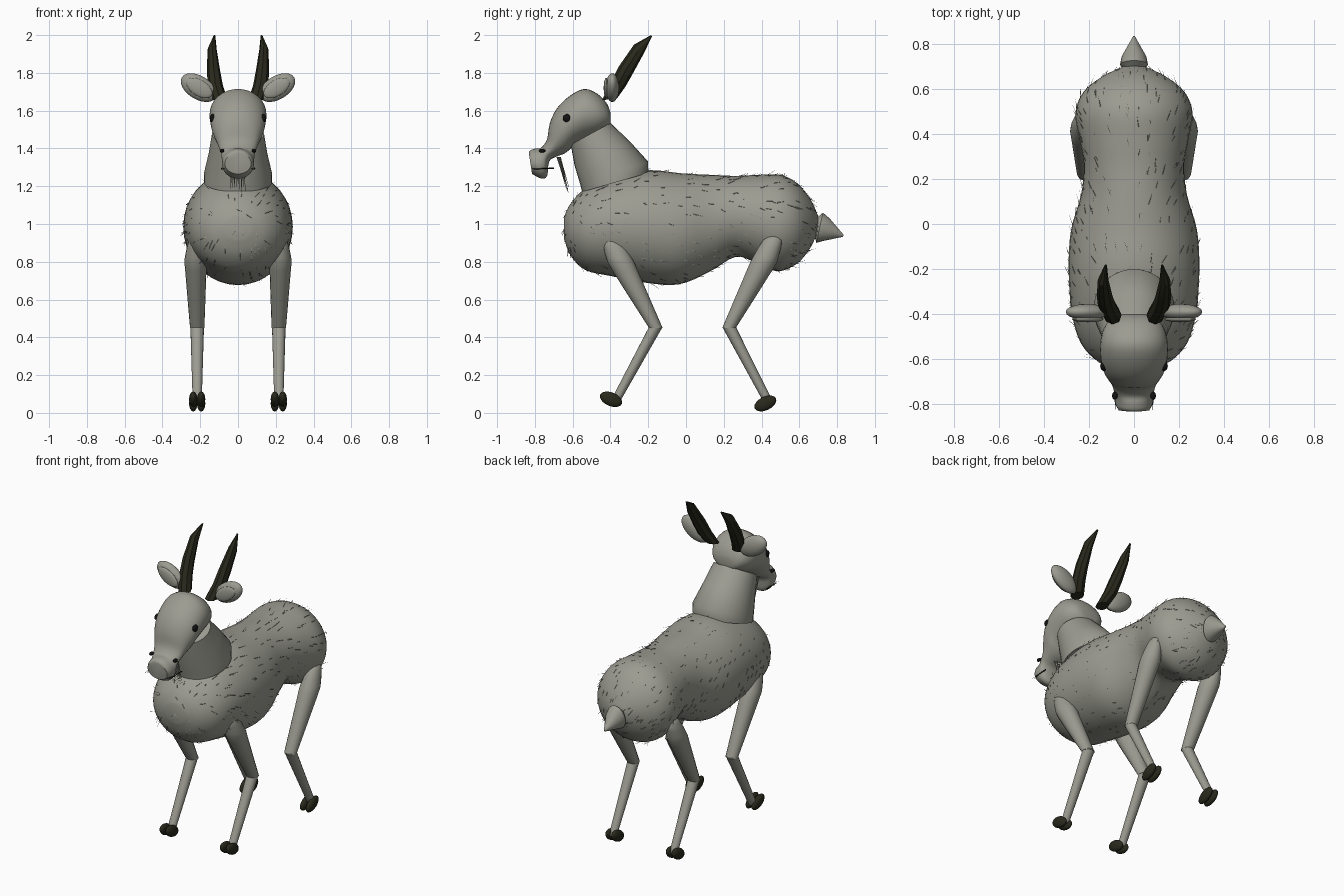
import bpy, bmesh, math, random
from mathutils import Vector, Matrix

if "Cube" in bpy.data.objects:
    bpy.data.objects.remove(bpy.data.objects["Cube"])

random.seed(4)


def material(name, rgb):
    m = bpy.data.materials.new(name)
    m.diffuse_color = (*rgb, 1)
    m.use_nodes = True
    m.node_tree.nodes["Principled BSDF"].inputs["Base Color"].default_value = m.diffuse_color
    return m


GREY = material("warm grey coat", (0.33, 0.33, 0.285))
DARK = material("dark horn", (0.022, 0.022, 0.012))
BLACK = material("black eye", (0.006, 0.006, 0.006))


def finish(name, bm, mat, angle=40):
    bmesh.ops.recalc_face_normals(bm, faces=bm.faces)
    me = bpy.data.meshes.new(name)
    bm.to_mesh(me)
    bm.free()
    ob = bpy.data.objects.new(name, me)
    bpy.context.collection.objects.link(ob)
    me.materials.append(mat)
    bpy.ops.object.select_all(action='DESELECT')
    ob.select_set(True)
    bpy.context.view_layer.objects.active = ob
    bpy.ops.object.shade_smooth_by_angle(angle=math.radians(angle))
    return ob


def catmull(rows, steps):
    """Smoothly interpolate rows of numbers."""
    if steps < 2:
        return rows
    out = []
    for i in range(len(rows) - 1):
        a, b, c, d = (rows[max(0, min(len(rows) - 1, i + k))] for k in (-1, 0, 1, 2))
        for s in range(steps):
            t = s / steps
            out.append([0.5 * (2 * q + (r - p) * t + (2 * p - 5 * q + 4 * r - s4) * t * t
                               + (3 * q - p - 3 * r + s4) * t ** 3)
                        for p, q, r, s4 in zip(a, b, c, d)])
    return out + [rows[-1]]


def loft(name, rings, mat, sides=24, steps=1, angle=40):
    """Each ring: centre x, top (y, z), bottom (y, z), half width."""
    bm = bmesh.new()
    prev = None
    for x, ty, tz, by, bz, w in catmull(rings, steps):
        mid = Vector((x, (ty + by) / 2, (tz + bz) / 2))
        up = Vector((0, (ty - by) / 2, (tz - bz) / 2))
        ring = []
        for k in range(sides):
            a = 2 * math.pi * k / sides
            ring.append(bm.verts.new(mid + up * math.cos(a) + Vector((w * math.sin(a), 0, 0))))
        if prev:
            for k in range(sides):
                j = (k + 1) % sides
                bm.faces.new((prev[k], prev[j], ring[j], ring[k]))
        else:
            bm.faces.new(ring)
        prev = ring
    bm.faces.new(prev)
    return finish(name, bm, mat, angle)


def ball(name, centre, size, mat, rot=(0, 0, 0)):
    bm = bmesh.new()
    bmesh.ops.create_uvsphere(bm, u_segments=20, v_segments=12, radius=1)
    turn = Matrix.Rotation(rot[2], 4, 'Z') @ Matrix.Rotation(rot[1], 4, 'Y') @ Matrix.Rotation(rot[0], 4, 'X')
    bm.transform(Matrix.Translation(centre) @ turn @ Matrix.Diagonal((*size, 1)))
    return finish(name, bm, mat, 60)


def strand(bm, root, tip, width):
    """Thin three-sided hair."""
    d = (tip - root).normalized()
    u = d.orthogonal().normalized() * width
    v = d.cross(u)
    base = [bm.verts.new(root + u * math.cos(a) + v * math.sin(a)) for a in (0, 2.1, 4.2)]
    end = bm.verts.new(tip)
    for k in range(3):
        bm.faces.new((base[k], base[(k + 1) % 3], end))


# Barrel-shaped body
body = loft("body", [
    (0, -0.645, 1.04, -0.645, 0.92, 0.07),
    (0, -0.61, 1.11, -0.61, 0.83, 0.16),
    (0, -0.53, 1.19, -0.53, 0.755, 0.235),
    (0, -0.40, 1.25, -0.40, 0.725, 0.275),
    (0, -0.20, 1.285, -0.22, 0.69, 0.29),
    (0, -0.02, 1.268, -0.04, 0.68, 0.28),
    (0, 0.14, 1.26, 0.12, 0.745, 0.235),
    (0, 0.26, 1.255, 0.26, 0.825, 0.222),
    (0, 0.38, 1.26, 0.36, 0.80, 0.24),
    (0, 0.50, 1.26, 0.48, 0.75, 0.26),
    (0, 0.59, 1.215, 0.58, 0.785, 0.225),
    (0, 0.66, 1.13, 0.65, 0.86, 0.14),
    (0, 0.70, 1.04, 0.695, 0.95, 0.05)], GREY, 36, 4)

# Neck
loft("neck", [
    (0, -0.20, 1.27, -0.55, 1.17, 0.18),
    (0, -0.20, 1.33, -0.56, 1.21, 0.18),
    (0, -0.30, 1.44, -0.59, 1.31, 0.155),
    (0, -0.40, 1.535, -0.61, 1.42, 0.138)], GREY, 32, 1, 50)

# Head running down into the muzzle
loft("head", [
    (0, -0.40, 1.59, -0.40, 1.53, 0.05),
    (0, -0.42, 1.64, -0.41, 1.51, 0.095),
    (0, -0.47, 1.69, -0.46, 1.475, 0.135),
    (0, -0.54, 1.715, -0.53, 1.45, 0.15),
    (0, -0.62, 1.675, -0.59, 1.42, 0.147),
    (0, -0.685, 1.61, -0.62, 1.39, 0.135),
    (0, -0.722, 1.53, -0.65, 1.37, 0.115),
    (0, -0.735, 1.45, -0.69, 1.355, 0.098),
    (0, -0.765, 1.405, -0.725, 1.33, 0.088),
    (0, -0.795, 1.40, -0.735, 1.255, 0.085),
    (0, -0.825, 1.39, -0.765, 1.24, 0.083),
    (0, -0.832, 1.375, -0.815, 1.265, 0.07)], GREY, 32, 3, 45)

# Cone tail
loft("tail", [
    (0, 0.69, 1.03, 0.68, 0.94, 0.045),
    (0, 0.725, 1.06, 0.69, 0.90, 0.062),
    (0, 0.76, 1.03, 0.725, 0.91, 0.055),
    (0, 0.835, 0.942, 0.83, 0.932, 0.004)], GREY, 20, 1, 35)


def leg_ring(x, y, z, ry, rx):
    return (x, y - ry, z, y + ry, z, rx)


for s, side in ((1, "left"), (-1, "right")):
    # Legs: rounded upper part bent at the knee
    for end, hip, knee, foot in (("front", -0.40, -0.16, -0.375), ("hind", 0.465, 0.228, 0.435)):
        up = [(0.935, 0.02, 0.015), (0.915, 0.05, 0.033), (0.82, 0.068, 0.057),
              (0.75, 0.067, 0.056), (0.45, 0.036, 0.038)]
        loft(f"{end}_upper_leg_{side}", [leg_ring(
            s * (0.228 - 0.012 * (0.935 - z) / 0.485), hip + (knee - hip) * ((0.935 - z) / 0.485) ** 1.15,
            z, ry, rx) for z, ry, rx in up], GREY, 16, 2, 50)
        loft(f"{end}_lower_leg_{side}", [
            leg_ring(s * 0.216, knee, 0.455, 0.036, 0.036),
            leg_ring(s * 0.216, foot, 0.06, 0.026, 0.024)], GREY, 16)
        # Cloven hooves
        tilt, cy, cz = (-0.40, -0.397, 0.072) if end == "front" else (0.45, 0.42, 0.05)
        for k, toe in ((-1, "inner"), (1, "outer")):
            ball(f"{end}_hoof_{toe}_{side}", (s * (0.216 + k * 0.021), cy, cz),
                 (0.022, 0.062, 0.036), DARK, (tilt, 0, 0))

    # Curved horns, eight sided
    loft(f"horn_{side}", [
        (s * 0.095, -0.445, 1.655, -0.365, 1.665, 0.04),
        (s * 0.120, -0.40, 1.745, -0.322, 1.725, 0.04),
        (s * 0.130, -0.355, 1.835, -0.285, 1.79, 0.035),
        (s * 0.137, -0.275, 1.95, -0.225, 1.90, 0.024),
        (s * 0.125, -0.185, 2.0, -0.18, 1.993, 0.005)], DARK, 8, 1, 25)

    # Ears with a raised inner panel
    ball(f"ear_{side}", (s * 0.208, -0.39, 1.722), (0.105, 0.036, 0.062), GREY, (0, -s * 0.55, 0))
    ball(f"ear_inner_{side}", (s * 0.205, -0.422, 1.72), (0.078, 0.014, 0.042), GREY, (0, -s * 0.55, 0))

    # Face details
    ball(f"eye_{side}", (s * 0.134, -0.63, 1.56), (0.016, 0.022, 0.022), BLACK)
    ball(f"nostril_{side}", (s * 0.085, -0.762, 1.388), (0.012, 0.018, 0.010), BLACK)
    bm = bmesh.new()
    strand(bm, Vector((s * 0.088, -0.70, 1.295)), Vector((s * 0.082, -0.84, 1.29)), 0.005)
    strand(bm, Vector((s * 0.088, -0.77, 1.29)), Vector((s * 0.065, -0.835, 1.292)), 0.004)
    finish(f"mouth_line_{side}", bm, BLACK)

# Beard of thin strands
bm = bmesh.new()
for k in range(22):
    x = -0.042 + 0.004 * k
    strand(bm, Vector((x, -0.675 + random.uniform(-0.01, 0.01), 1.355)),
           Vector((x * 0.9, -0.622 + random.uniform(-0.006, 0.006), random.uniform(1.15, 1.20))), 0.003)
finish("beard", bm, GREY)

# Sparse coat hairs lying back along the body
bm = bmesh.new()
polys = list(body.data.polygons)
for f in random.choices(polys, weights=[p.area for p in polys], k=520):
    n = f.normal
    lay = Vector((random.uniform(-0.3, 0.3), 1, random.uniform(-0.7, 0.0)))
    lay = (lay - n * lay.dot(n)).normalized()
    tip = f.center + (lay + n * random.uniform(0.1, 0.5)) * random.uniform(0.03, 0.06)
    strand(bm, f.center - n * 0.003, tip, 0.002)
finish("coat_hairs", bm, GREY)
